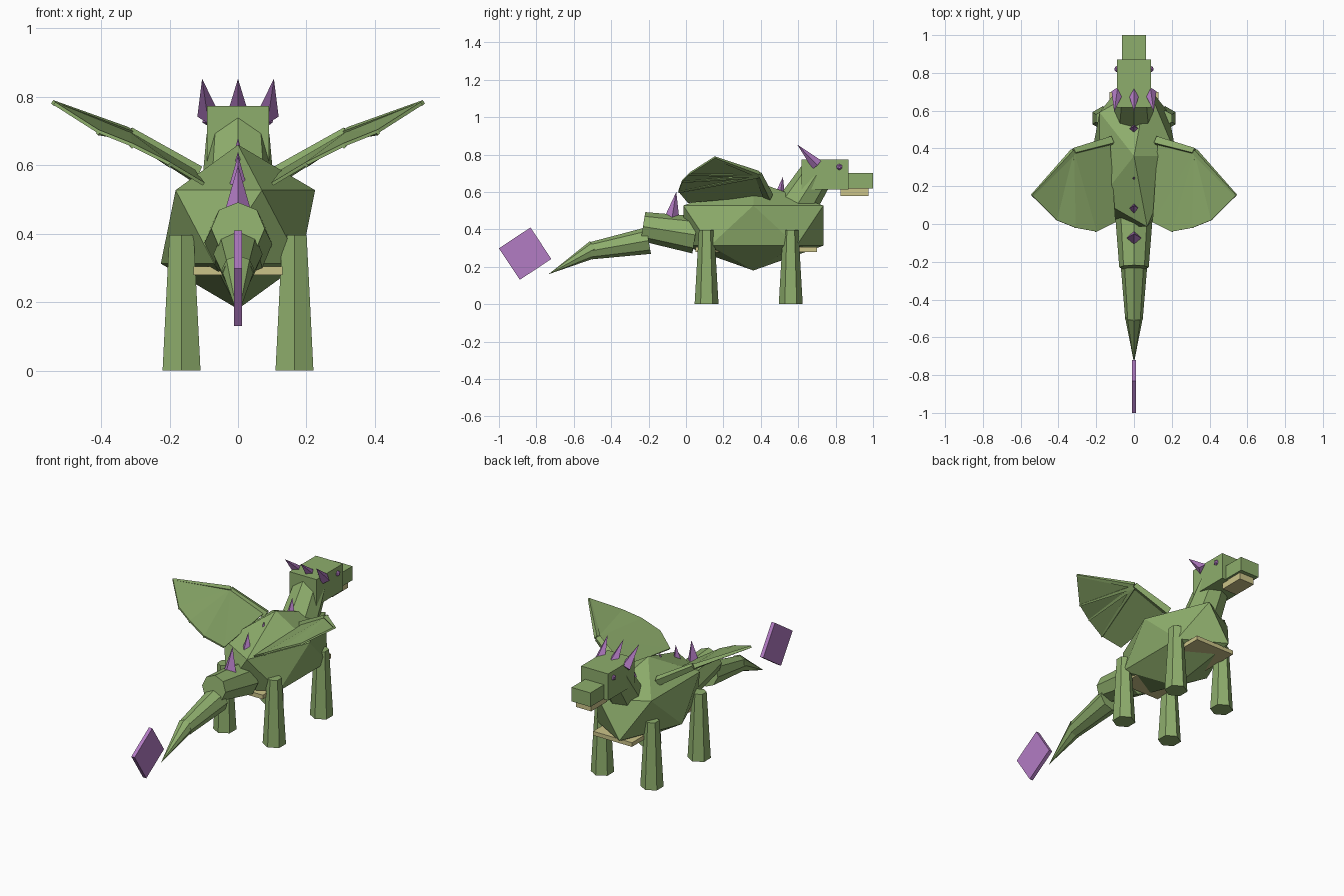
import bpy, bmesh
from mathutils import Vector, Matrix

if "Cube" in bpy.data.objects:
    bpy.data.objects.remove(bpy.data.objects["Cube"])


def material(name, color):
    m = bpy.data.materials.new(name)
    m.diffuse_color = (*color, 1)
    m.use_nodes = True
    m.node_tree.nodes["Principled BSDF"].inputs["Base Color"].default_value = m.diffuse_color
    return m


GREEN = material("green", (0.27, 0.42, 0.15))
TAN = material("tan", (0.60, 0.55, 0.25))
PURPLE = material("purple", (0.45, 0.20, 0.55))


def finish(bm, name, mat):
    bmesh.ops.recalc_face_normals(bm, faces=bm.faces)
    me = bpy.data.meshes.new(name)
    bm.to_mesh(me)
    bm.free()
    me.materials.append(mat)
    ob = bpy.data.objects.new(name, me)
    bpy.context.collection.objects.link(ob)
    return ob


def box(name, center, size, mat, rot_x=0.0):
    bm = bmesh.new()
    bmesh.ops.create_cube(bm, size=1, matrix=Matrix.Translation(center)
                          @ Matrix.Rotation(rot_x, 4, 'X') @ Matrix.Diagonal((*size, 1)))
    return finish(bm, name, mat)


def ico(name, center, size, mat):
    bm = bmesh.new()
    bmesh.ops.create_icosphere(bm, subdivisions=1, radius=1,
                               matrix=Matrix.Translation(center) @ Matrix.Diagonal((*size, 1)))
    return finish(bm, name, mat)


def limb(name, a, b, r1, r2, sides, mat):
    """Tapered prism from a to b, cross-section aligned to the x axis."""
    a, b = Vector(a), Vector(b)
    z = (b - a).normalized()
    x = Vector((1, 0, 0))
    x = (x - z * x.dot(z)).normalized()
    y = z.cross(x)
    rot = Matrix((x, y, z)).transposed().to_4x4()
    bm = bmesh.new()
    bmesh.ops.create_cone(bm, cap_ends=True, segments=sides, radius1=r1, radius2=r2,
                          depth=(b - a).length, matrix=Matrix.Translation((a + b) / 2) @ rot)
    bmesh.ops.remove_doubles(bm, verts=bm.verts, dist=1e-5)
    return finish(bm, name, mat)


# Body and belly plate
ico("body", (0, 0.36, 0.42), (0.252, 0.44, 0.24), GREEN)
box("belly", (0, 0.375, 0.292), (0.26, 0.65, 0.025), TAN)

# Neck and head
limb("neck", (0, 0.53, 0.43), (0, 0.696, 0.69), 0.115, 0.092, 8, GREEN)
box("head", (0, 0.744, 0.693), (0.18, 0.252, 0.16), GREEN)
box("snout", (0, 0.93, 0.659), (0.126, 0.14, 0.084), GREEN)
box("lower_jaw", (0, 0.90, 0.597), (0.10, 0.15, 0.04), TAN)

# Horns
for n, x in (("left", -1), ("middle", 0), ("right", 1)):
    limb(n + "_horn", (x * 0.086, 0.70, 0.745), (x * 0.105, 0.595, 0.853), 0.033, 0, 4, PURPLE)

# Paired parts: eyes and legs
for n, s in (("left", -1), ("right", 1)):
    ico(n + "_eye", (s * 0.088, 0.82, 0.733), (0.018, 0.018, 0.018), PURPLE)
    for m, y in (("tail_side", 0.11), ("head_side", 0.56)):
        limb(f"{n}_{m}_leg", (s * 0.165, y, 0), (s * 0.165, y, 0.397), 0.064, 0.041, 6, GREEN)

# Back spikes
for i, (y, z) in enumerate(((0.50, 0.68), (0.23, 0.64), (0.08, 0.63), (-0.07, 0.60))):
    limb(f"back_spike_{i + 1}", (0, y - 0.005, z - 0.14), (0, y + 0.018, z), 0.04, 0, 4, PURPLE)

# Tail segments and tail blade
limb("tail_base", (0, 0.05, 0.37), (0, -0.23, 0.415), 0.10, 0.078, 8, GREEN)
limb("tail_middle", (0, -0.20, 0.34), (0, -0.51, 0.285), 0.072, 0.046, 8, GREEN)
limb("tail_tip", (0, -0.49, 0.295), (0, -0.735, 0.16), 0.048, 0, 8, GREEN)
box("tail_blade", (0, -0.86, 0.27), (0.022, 0.202, 0.202), PURPLE, 0.585)

# Wing membrane: fan from the wrist
wrist = (0.32, 0.385, 0.695)
rim = [(0.13, 0.45, 0.585), (0.10, 0.01, 0.545), (0.20, -0.04, 0.605),
       (0.31, -0.02, 0.66), (0.41, 0.02, 0.70), (0.54, 0.15, 0.783)]
bm = bmesh.new()
hub = bm.verts.new(wrist)
edge = [bm.verts.new(p) for p in rim]
for p, q in zip(edge, edge[1:]):
    bm.faces.new((hub, p, q))
wing = finish(bm, "wing_membranes", GREEN)
sol = wing.modifiers.new("thickness", 'SOLIDIFY')
sol.thickness, sol.offset = 0.01, 0
wing.modifiers.new("mirror", 'MIRROR')

# Wing bones: arm plus fingers beneath the membrane
for n, s in (("left", -1), ("right", 1)):
    def side(p, dz=0.0):
        return (s * p[0], p[1], p[2] + dz)
    limb(n + "_wing_arm", side((0.12, 0.44, 0.575)), side(wrist), 0.028, 0.02, 4, GREEN)
    limb(n + "_wing_leading_finger", side(wrist), side(rim[5]), 0.018, 0.008, 4, GREEN)
    for i in (2, 3, 4):
        limb(f"{n}_wing_finger_{i - 1}", side(wrist, -0.008), side(rim[i], -0.006), 0.014, 0.006, 4, GREEN)
